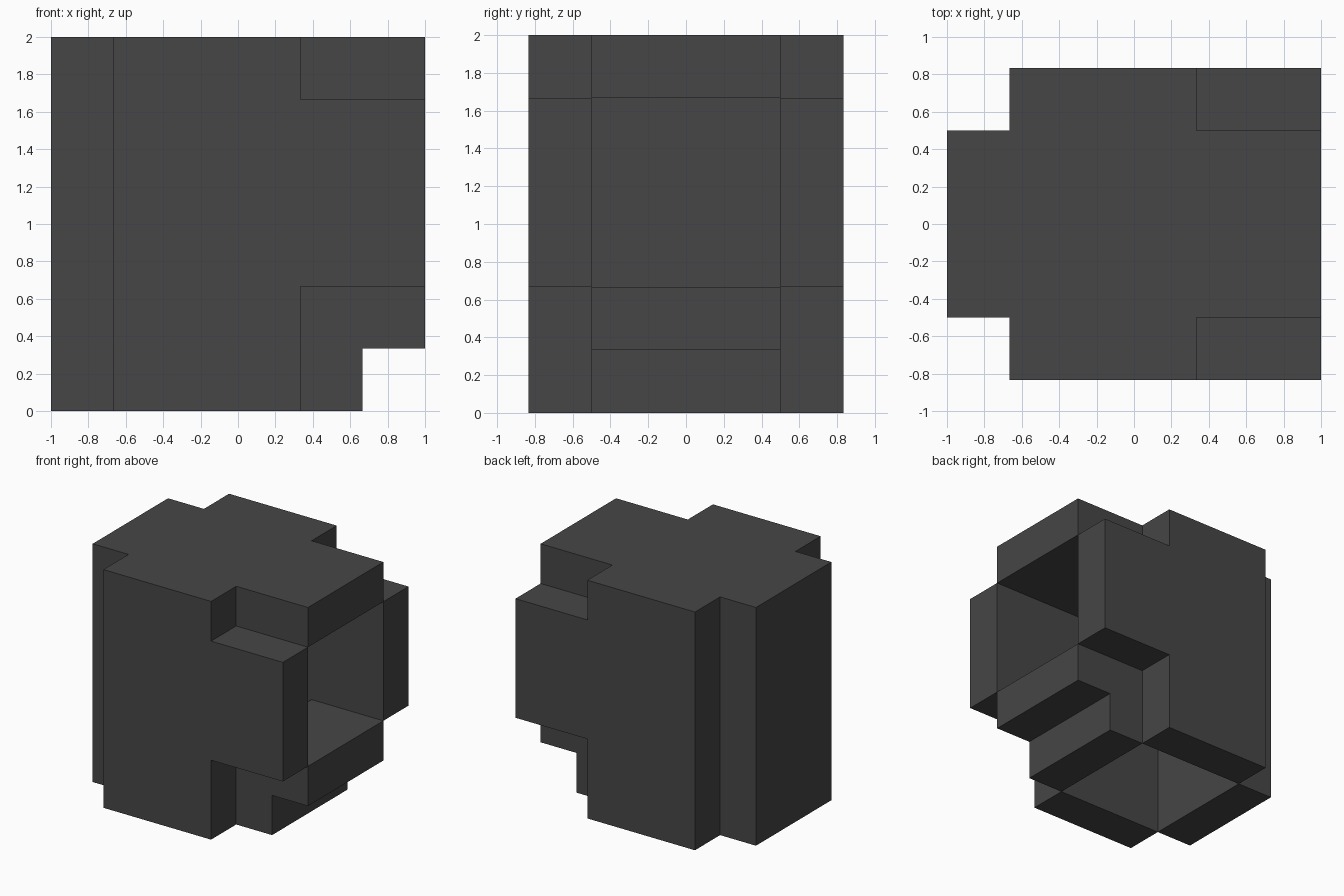
import bpy, bmesh
from mathutils import Vector
from itertools import product

if "Cube" in bpy.data.objects:
    bpy.data.objects.remove(bpy.data.objects["Cube"])

U = 1 / 3                                   # one block
ORIGIN = Vector((-1, -2.5 * U, 0))

mat = bpy.data.materials.new("dark_grey")
mat.diffuse_color = (0.061, 0.061, 0.061, 1)
mat.use_nodes = True
mat.node_tree.nodes["Principled BSDF"].inputs["Base Color"].default_value = mat.diffuse_color


def block(x, y, z):
    """Cells of a box given as (first, last) block index on each axis."""
    return set(product(*(range(a, b + 1) for a, b in (x, y, z))))


def side(y):
    """Side wall with a cheek guard reaching forward."""
    return block((1, 3), (y, y), (0, 5)) | block((4, 5), (y, y), (2, 4))


parts = {
    "back_wall": block((0, 0), (1, 3), (0, 4)),
    "roof": block((0, 5), (1, 3), (5, 5)),
    "left_side": side(0),
    "right_side": side(4),
    # stepped chin guard below the face opening
    "chin_guard": block((4, 4), (1, 3), (0, 1)) | block((5, 5), (1, 3), (1, 1)),
}
filled = set().union(*parts.values())


def build(name, cells):
    """Outer skin of the cells, leaving out faces hidden against other parts."""
    bm = bmesh.new()
    for c in cells:
        for axis, s in product(range(3), (0, 1)):
            n = list(c)
            n[axis] += 2 * s - 1
            if tuple(n) in filled:
                continue
            base = Vector(c)
            base[axis] += s
            u, v = Vector(), Vector()
            u[(axis + 1) % 3] = v[(axis + 2) % 3] = 1
            quad = [base, base + u, base + u + v, base + v]
            if not s:
                quad.reverse()
            bm.faces.new([bm.verts.new(ORIGIN + p * U) for p in quad])
    bmesh.ops.remove_doubles(bm, verts=bm.verts, dist=1e-4)
    bmesh.ops.dissolve_limit(bm, angle_limit=0.01, verts=bm.verts, edges=bm.edges)
    me = bpy.data.meshes.new(name)
    bm.to_mesh(me)
    bm.free()
    me.materials.append(mat)
    bpy.context.collection.objects.link(bpy.data.objects.new(name, me))


for name, cells in parts.items():
    build(name, cells)
